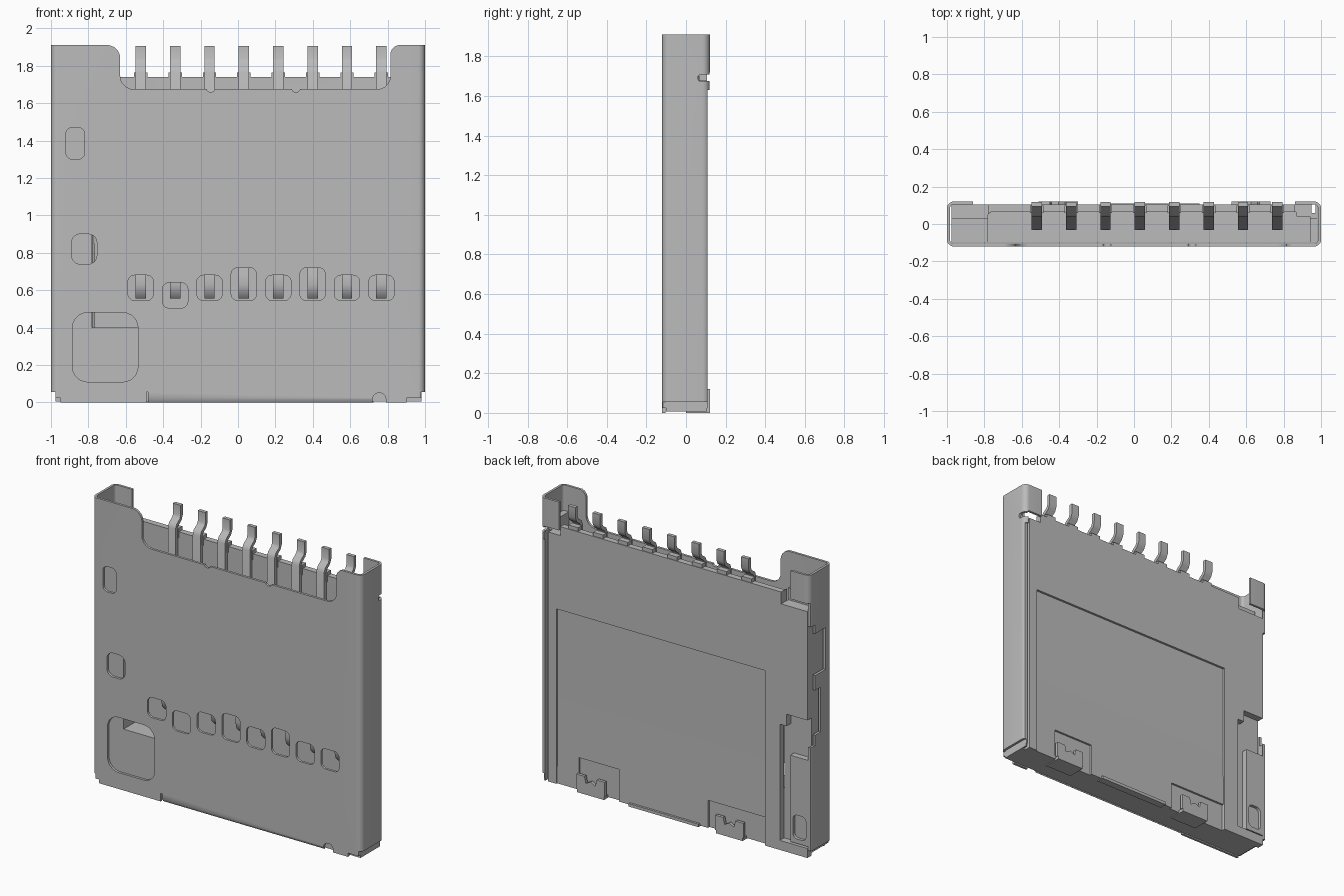
import bpy, bmesh, math
from mathutils import Vector

cube = bpy.data.objects.get("Cube")
if cube:
    bpy.data.objects.remove(cube)

grey = bpy.data.materials.new("plain grey")
grey.use_nodes = True
colour = (0.5, 0.5, 0.5, 1)
grey.diffuse_color = colour
grey.node_tree.nodes["Principled BSDF"].inputs["Base Color"].default_value = colour


def rounded(points, steps=5):
    """Outline with a fillet at each (u, v, radius) corner."""
    out = []
    for i, (u, v, r) in enumerate(points):
        p = Vector((u, v))
        if r == 0:
            out.append(p)
            continue
        a = (Vector(points[i - 1][:2]) - p).normalized()
        b = (Vector(points[(i + 1) % len(points)][:2]) - p).normalized()
        half = a.angle(b) / 2
        centre = p + (a + b).normalized() * r / math.sin(half)
        start, end = p + a * r / math.tan(half) - centre, p + b * r / math.tan(half) - centre
        for k in range(steps + 1):
            out.append(centre + start.lerp(end, k / steps).normalized() * r)
    return out


def prism(name, points, axis, low, high):
    """Extrude an outline along an axis."""
    place = {"x": lambda u, v, w: (w, u, v), "y": lambda u, v, w: (u, w, v),
             "z": lambda u, v, w: (u, v, w)}[axis]
    bm = bmesh.new()
    face = bm.faces.new([bm.verts.new(place(p[0], p[1], low)) for p in points])
    ext = bmesh.ops.extrude_face_region(bm, geom=[face])
    move = Vector(place(0, 0, high - low))
    bmesh.ops.translate(bm, vec=move, verts=[v for v in ext["geom"] if isinstance(v, bmesh.types.BMVert)])
    bmesh.ops.recalc_face_normals(bm, faces=bm.faces)
    mesh = bpy.data.meshes.new(name)
    bm.to_mesh(mesh)
    bm.free()
    mesh.materials.append(grey)
    obj = bpy.data.objects.new(name, mesh)
    bpy.context.collection.objects.link(obj)
    return obj


def rect(u0, u1, v0, v1, r=0):
    return rounded([(u0, v0, r), (u1, v0, r), (u1, v1, r), (u0, v1, r)])


def box(name, x0, x1, y0, y1, z0, z1):
    return prism(name, rect(x0, x1, y0, y1), "z", z0, z1)


def carve(obj, cutters):
    """Subtract the cutters, bake the result and delete the cutters."""
    for c in cutters:
        c.hide_render = True
        mod = obj.modifiers.new("cut", "BOOLEAN")
        mod.operation, mod.solver, mod.object = "DIFFERENCE", "EXACT", c
    graph = bpy.context.evaluated_depsgraph_get()
    mesh = bpy.data.meshes.new_from_object(obj.evaluated_get(graph))
    obj.modifiers.clear()
    obj.data = mesh
    for c in cutters:
        bpy.data.objects.remove(c)


pins = [-0.52 + 0.1838 * i for i in range(8)]

# Sheet metal shell: folded section with returns at the back
R, T = 0.035, 0.016
outer = [(-0.86, 0.12, 0), (-1, 0.12, R), (-1, -0.12, R), (1, -0.12, R), (1, 0.12, R), (0.86, 0.12, 0)]
inner = [(0.86, 0.12 - T, 0), (1 - T, 0.12 - T, R - T), (1 - T, T - 0.12, R - T),
         (T - 1, T - 0.12, R - T), (T - 1, 0.12 - T, R - T), (-0.86, 0.12 - T, 0)]
shell = prism("shell", rounded(outer + inner), "z", 0, 1.91)


def window(x0, x1, z0, z1, r):
    return prism("window", rect(x0, x1, z0, z1, r), "y", -0.2, -0.07)


cuts = [window(-0.92, -0.82, 1.3, 1.47, 0.035), window(-0.89, -0.755, 0.74, 0.9, 0.045),
        window(-0.885, -0.535, 0.11, 0.48, 0.08)]
# Contact windows, a few of them lowered or taller
for i, x in enumerate(pins):
    low, top = (0.505, 0.64) if i == 1 else (0.545, 0.72 if i in (3, 5) else 0.68)
    cuts.append(window(x - 0.068, x + 0.068, low, top, 0.035))
# Upper opening with rounded shoulders and two small dimples
notch = [(-0.72, 2, 0), (-0.72, 1.911, 0), (-0.63, 1.911, 0.07), (-0.63, 1.675, 0.07),
         (0.815, 1.675, 0.07), (0.815, 1.911, 0.05), (0.88, 1.911, 0), (0.88, 2, 0)]
cuts.append(prism("notch", rounded(notch), "y", -0.2, 0))
cuts += [window(x - 0.022, x + 0.022, 1.66, 1.7, 0.018) for x in (-0.145, 0.31)]
# Side walls: no returns below the top, cut-outs, trimmed lower corners
cuts += [box("back_trim", -2, 2, 0.108, 0.3, -1, 1.63),
         box("back_trim", -2, 0.97, 0.1, 0.3, -1, 1.72),
         prism("side_notch", rect(0.06, 0.3, 1.675, 1.71, 0.015), "x", 0.8, 1.2),
         box("side_cut", -1.2, -0.95, 0.06, 0.3, 0.75, 1.56),
         box("side_cut", -1.2, -0.95, -0.05, 0.3, 1.22, 1.5),
         box("side_cut", -1.2, -0.95, 0, 0.3, 0.82, 1.12),
         box("corner", -1.2, -0.95, -0.3, 0.3, -1, 0.025),
         box("corner", -1.2, -0.975, -0.3, 0.3, -1, 0.055),
         box("corner", 0.978, 1.2, -0.3, 0.3, -1, 0.055),
         box("corner", 0.9, 1.2, -0.3, 0.3, -1, 0.025),
         window(0.72, 0.79, -0.1, 0.05, 0.03),
         box("slit", -0.49, -0.48, -0.3, 0, -1, 0.055),
         prism("entry_bevel", [(-0.13, 0.02), (-0.12, 0.02), (-0.1, -0.01), (-0.13, -0.01)], "x", -0.48, 0.73)]
carve(shell, cuts)

# Moulded body with the card cavity open at the top
body = box("body", -0.975, 0.98, -0.1, 0.105, 0.006, 1.74)
cavity = [(-0.78, -0.2, 0), (0.94, -0.2, 0), (0.94, 0.04, 0), (0.87, 0.04, 0), (0.87, 0.065, 0.01), (-0.78, 0.065, 0.02)]
panel = [(0.2, 1.18), (0.09, 1.18), (0.09, 0.5), (0.097, -0.1), (0.2, -0.1)]
cuts = [prism("cavity", rounded(cavity), "z", 0.4, 2),
        prism("back_panel", panel, "x", -0.66, 0.89),
        box("shoulder", -1.2, -0.78, 0.03, 0.2, 1.66, 2),
        box("shoulder", 0.86, 1.2, 0.03, 0.2, 1.68, 2),
        box("latch_recess", 0.43, 0.73, 0.08, 0.2, -1, 0.22),
        box("latch_recess", -0.66, -0.23, 0.08, 0.2, -1, 0.19),
        box("spring_recess", -0.82, -0.77, 0.06, 0.2, 0.07, 0.85),
        box("spring_recess", -1.2, -0.82, 0.06, 0.2, 0.07, 0.93),
        box("edge_groove", 0.95, 0.97, 0.06, 0.2, -1, 2),
        box("front_corner", -1.2, -0.95, -0.3, 0.06, -1, 0.025)]
carve(body, cuts)

# Slider block beside the spring recess, with a pocket
slider = box("slider", -0.975, -0.845, 0.03, 0.1, 0.08, 0.66)
carve(slider, [prism("pocket", rect(-0.96, -0.865, 0.11, 0.27, 0.03), "y", 0.08, 0.2)])

# Shell latches with a notched upper edge, and the back lip
for x in (0.625, -0.405):
    half = [(0.105, 0.02), (0.105, 0.12), (0.045, 0.12), (0.035, 0.075)]
    outline = [(x + u, z) for u, z in half] + [(x, 0.095)] + [(x - u, z) for u, z in reversed(half)]
    prism("latch", outline, "y", 0.1, 0.12)
    box("latch_foot", x - 0.1, x + 0.1, 0, 0.12, 0.0, 0.022)
box("back_lip", -0.17, 0.35, 0.06, 0.11, 0, 0.02)

# Spring contacts: one bent strip section repeated along the row
path = [(0.015, 0.565), (-0.01, 0.59), (-0.02, 0.63), (-0.015, 0.68), (0.052, 1.15), (0.052, 1.765),
        (0.06, 1.785), (0.095, 1.81), (0.106, 1.835), (0.106, 1.905)]
path = [Vector(p) for p in path]
left, right = [], []
for i, p in enumerate(path):
    d = (path[min(i + 1, len(path) - 1)] - path[max(i - 1, 0)]).normalized()
    n = Vector((-d.y, d.x)) * 0.012
    left.append(p + n)
    right.append(p - n)
for x in pins:
    prism("contact", left + right[::-1], "x", x - 0.028, x + 0.028)
    box("contact_seat", x - 0.036, x + 0.036, 0.06, 0.1, 1.7, 1.765)

# Smooth the bends while keeping sheet edges crisp
for obj in bpy.context.collection.objects:
    if obj.type == "MESH" and grey.name in obj.data.materials:
        bpy.ops.object.select_all(action="DESELECT")
        obj.select_set(True)
        bpy.context.view_layer.objects.active = obj
        bpy.ops.object.shade_smooth_by_angle(angle=math.radians(35))
